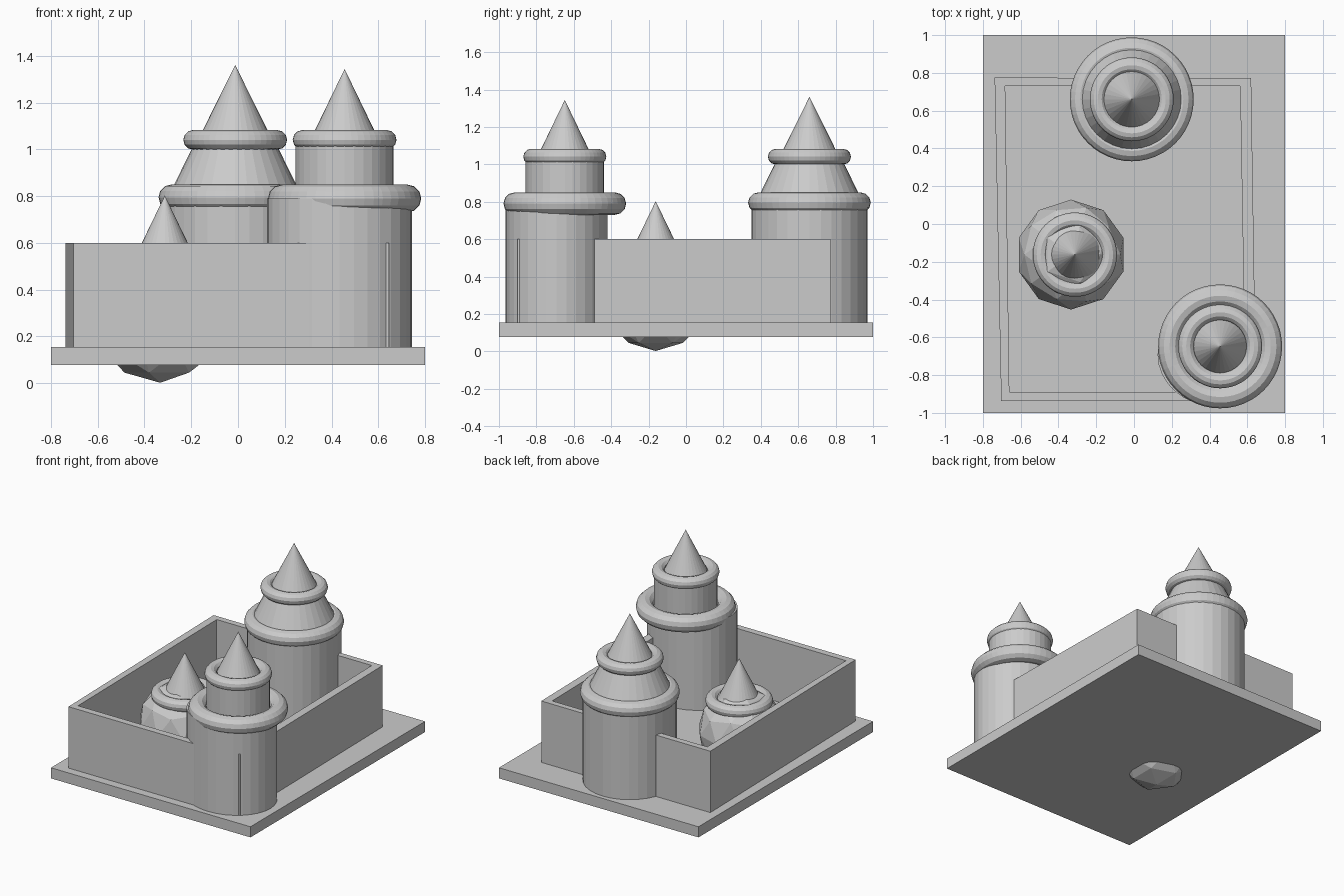
import bpy

if "Cube" in bpy.data.objects:
    bpy.data.objects.remove(bpy.data.objects["Cube"])


def named(name):
    ob = bpy.context.object
    ob.name = name
    return ob


def prism(name, pts, z0, z1):
    n = len(pts)
    verts = [(x, y, z) for z in (z0, z1) for x, y in pts]
    faces = [tuple(reversed(range(n))), tuple(range(n, 2 * n))]
    faces += [(i, (i + 1) % n, (i + 1) % n + n, i + n) for i in range(n)]
    me = bpy.data.meshes.new(name)
    me.from_pydata(verts, [], faces)
    ob = bpy.data.objects.new(name, me)
    bpy.context.collection.objects.link(ob)
    return ob


def drum(name, c, r0, r1, z0, z1, scale=(1, 1, 1)):
    bpy.ops.mesh.primitive_cone_add(vertices=32, radius1=r0, radius2=r1, depth=z1 - z0,
                                    location=(c[0], c[1], (z0 + z1) / 2))
    ob = named(name)
    ob.scale = scale
    return ob


def ring(name, c, outer, minor, z):
    bpy.ops.mesh.primitive_torus_add(major_radius=outer - minor, minor_radius=minor,
                                     major_segments=48, minor_segments=12,
                                     location=(c[0], c[1], z))
    return named(name)


# Base slab
prism("base", [(-.8, -1), (.8, -1), (.8, 1), (-.8, 1)], .078, .155)

# Slightly crooked courtyard walls, given as outer/inner corners
walls = {
    "left_wall": [(-.738, .775), (-.703, -.938), (-.66, -.89), (-.682, .73)],
    "front_wall": [(-.703, -.938), (.45, -.938), (.45, -.89), (-.66, -.89)],
    "right_wall": [(.59, -.9), (.646, -.9), (.62, .772), (.562, .73)],
    "back_wall": [(-.682, .73), (.562, .73), (.62, .772), (-.738, .775)],
}
for name, pts in walls.items():
    prism(name, pts, .15, .6)

# Back tower with tapered upper storey
b = (-.012, .66)
drum("back_tower_body", b, .31, .31, .15, .79)
ring("back_tower_lower_ring", b, .328, .055, .795)
drum("back_tower_taper", b, .29, .165, .79, 1.045)
ring("back_tower_upper_ring", b, .222, .042, 1.041)
drum("back_tower_roof", b, .152, 0, 1.055, 1.361)

# Front tower with straight upper storey and oval body
f = (.456, -.648)
drum("front_tower_body", (.435, -.692), .31, .31, .15, .79, (1, .88, 1))
ring("front_tower_lower_ring", f, .328, .06, .79)
drum("front_tower_upper_body", f, .21, .21, .76, 1.04)
ring("front_tower_upper_ring", f, .222, .042, 1.041)
drum("front_tower_roof", f, .14, 0, 1.055, 1.344)

# Small faceted turret pushed through the base
bpy.ops.mesh.primitive_ico_sphere_add(subdivisions=2, radius=.291, location=(-.333, -.162, .293))
named("turret_body")
t = (-.313, -.162)
ring("turret_ring", t, .223, .042, .5)
drum("turret_roof", t, .14, 0, .514, .803)
